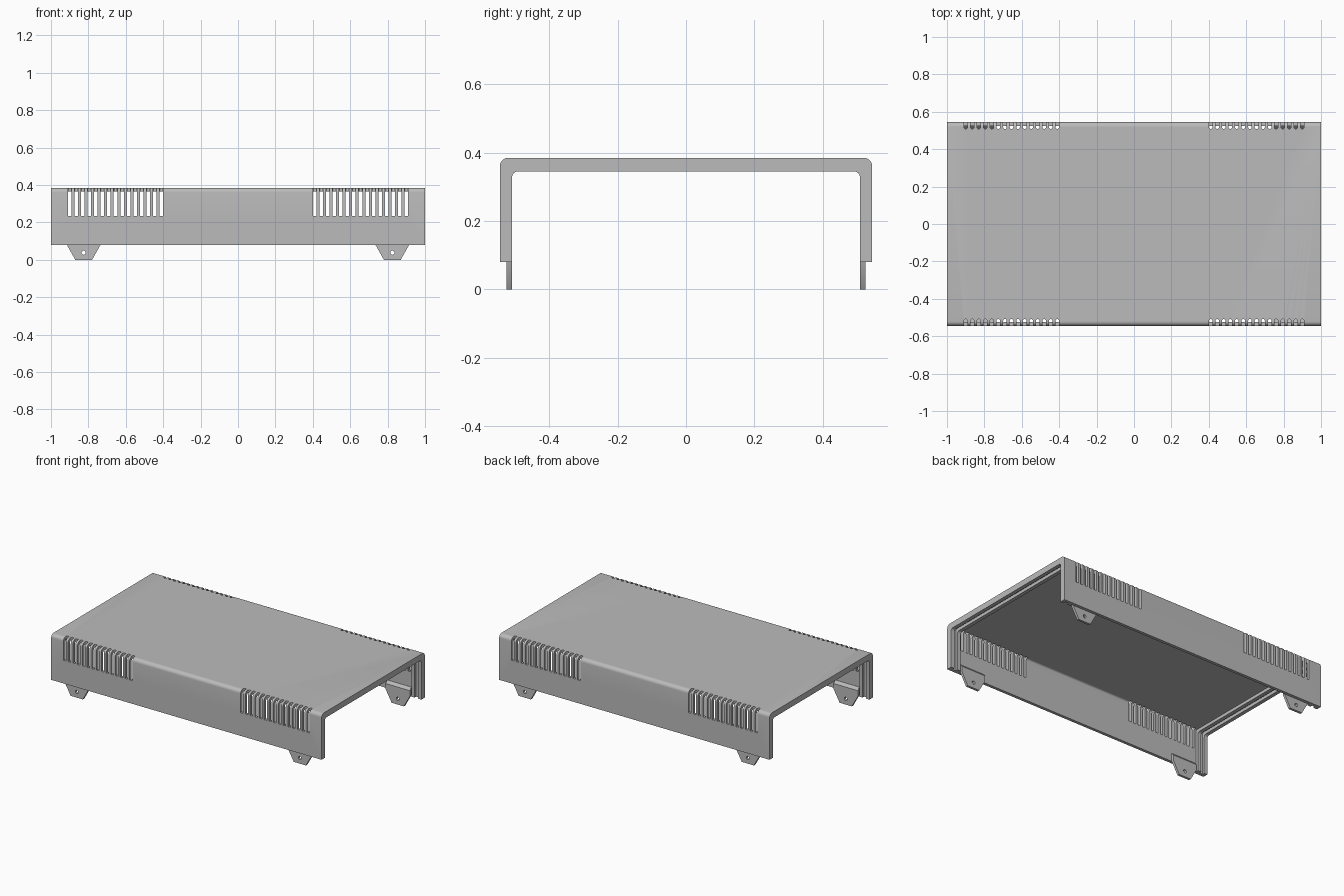
import bpy, bmesh, math
from mathutils import Matrix

if "Cube" in bpy.data.objects:
    bpy.data.objects.remove(bpy.data.objects["Cube"], do_unlink=True)

grey = bpy.data.materials.new("case grey")
grey.use_nodes = True
grey.diffuse_color = (0.5, 0.5, 0.5, 1)
grey.node_tree.nodes["Principled BSDF"].inputs["Base Color"].default_value = (0.5, 0.5, 0.5, 1)

WALL_Y, TOP, BOTTOM = 0.545, 0.385, 0.08
SHELL_Y, SHELL_Z = 0.525, 0.366      # inside of the thin shell
RIB_Y, RIB_Z = 0.509, 0.345          # inside of the thicker end ribs


def arch(y, z, r, low, steps=6):
    """Upright (y, z) outline from low, over two rounded corners, back to low."""
    pts = [(y, low)]
    for cy, start in ((y - r, 0), (r - y, math.pi / 2)):
        for i in range(steps + 1):
            a = start + i * math.pi / 2 / steps
            pts.append((cy + r * math.cos(a), z - r + r * math.sin(a)))
    return pts + [(-y, low)]


def prism(bm, pts, shift):
    """Extrude a flat loop of 3D points by a vector."""
    face = bm.faces.new([bm.verts.new(p) for p in pts])
    new = bmesh.ops.extrude_face_region(bm, geom=[face])["geom"]
    verts = [v for v in new if isinstance(v, bmesh.types.BMVert)]
    bmesh.ops.translate(bm, verts=verts, vec=shift)
    return verts


def finish(bm, name):
    bmesh.ops.recalc_face_normals(bm, faces=bm.faces)
    mesh = bpy.data.meshes.new(name)
    bm.to_mesh(mesh)
    bm.free()
    mesh.materials.append(grey)
    ob = bpy.data.objects.new(name, mesh)
    bpy.context.collection.objects.link(ob)
    return ob


def activate(ob):
    bpy.ops.object.select_all(action='DESELECT')
    ob.select_set(True)
    bpy.context.view_layer.objects.active = ob


def cut(ob, cutter):
    cutter.hide_render = True
    mod = ob.modifiers.new("cut", 'BOOLEAN')
    mod.operation, mod.solver, mod.object = 'DIFFERENCE', 'EXACT', cutter
    activate(ob)
    bpy.ops.object.modifier_apply(modifier=mod.name)
    bpy.data.objects.remove(cutter, do_unlink=True)


def smooth(ob):
    activate(ob)
    bpy.ops.object.shade_smooth_by_angle(angle=math.radians(30))


# Thick arched cover
bm = bmesh.new()
outline = arch(WALL_Y, TOP, 0.024, BOTTOM) + arch(RIB_Y, RIB_Z, 0.016, BOTTOM)[::-1]
prism(bm, [(-1, y, z) for y, z in outline], (2, 0, 0))
cover = finish(bm, "cover")

# Hollow the middle and the two end panel grooves, leaving paired ribs
bm = bmesh.new()
hollow = arch(SHELL_Y, SHELL_Z, 0.012, -0.1)
for x0, x1 in ((-0.975, -0.95), (-0.925, 0.925), (0.95, 0.975)):
    prism(bm, [(x0, y, z) for y, z in hollow], (x1 - x0, 0, 0))
cut(cover, finish(bm, "hollow_cutter"))

# Vent slots over both long edges, round at the inner end
bm = bmesh.new()
half = 0.0095
for sx in (-1, 1):
    for sy in (-1, 1):
        for i in range(15):
            x = sx * (0.41 + 0.035 * i)
            loop = [(x + half, sy * 0.6, 0.235)]
            for k in range(9):
                a = k * math.pi / 8
                loop.append((x + half * math.cos(a),
                             sy * (0.508 + half - half * math.sin(a)), 0.235))
            loop.append((x - half, sy * 0.6, 0.235))
            prism(bm, loop, (0, 0, 0.3))
cut(cover, finish(bm, "slot_cutter"))
smooth(cover)

# Screw tabs on the inner walls, with a sloped top edge
tab_side = [(0.045, 0), (0.09, 0.08), (0.09, 0.135)]
tab_outline = tab_side + [(-x, z) for x, z in reversed(tab_side)]
for sx, side in ((-1, "right"), (1, "left")):
    for sy, end in ((-1, "front"), (1, "back")):
        cx = sx * 0.825
        bm = bmesh.new()
        inner = prism(bm, [(cx + x, sy * SHELL_Y, z) for x, z in tab_outline],
                      (0, sy * (RIB_Y - SHELL_Y), 0))
        for v in inner:
            if v.co.z > 0.1:
                v.co.z -= 0.018
        tab = finish(bm, f"{end}_{side}_tab")
        bm = bmesh.new()
        place = Matrix.Translation((cx, sy * 0.517, 0.038)) @ Matrix.Rotation(math.pi / 2, 4, 'X')
        bmesh.ops.create_cone(bm, cap_ends=True, segments=20, radius1=0.011,
                              radius2=0.011, depth=0.1, matrix=place)
        cut(tab, finish(bm, "hole_cutter"))
        smooth(tab)
